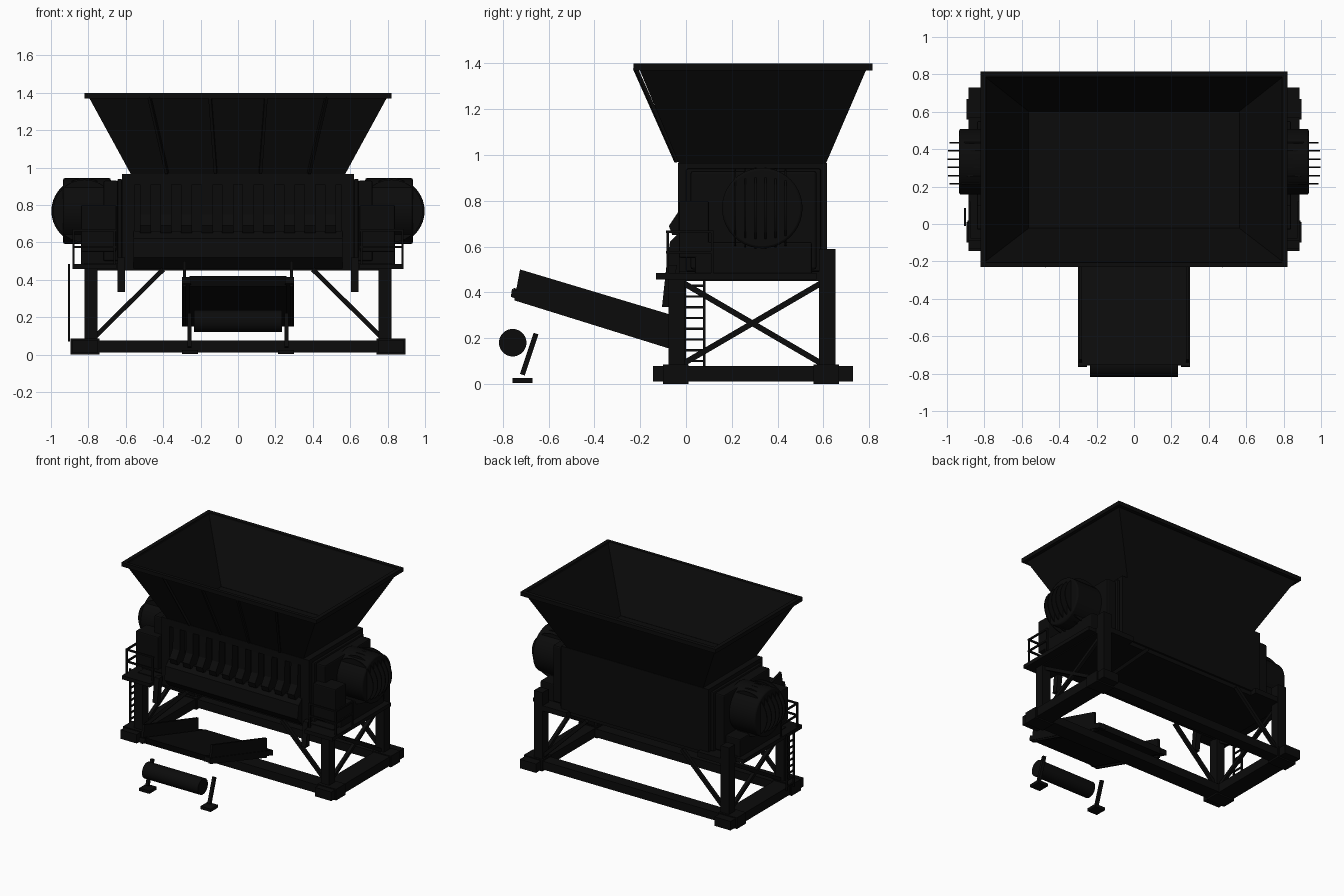
import bpy, bmesh, math
from mathutils import Vector

cube = bpy.data.objects.get("Cube")
if cube:
    bpy.data.objects.remove(cube, do_unlink=True)

paint = bpy.data.materials.new("black paint")
paint.use_nodes = True
COLOUR = (0.0033, 0.0033, 0.0033, 1)
paint.diffuse_color = COLOUR
paint.node_tree.nodes["Principled BSDF"].inputs["Base Color"].default_value = COLOUR
SIDES = (("left", 1), ("right", -1))


def finish(name, bm, bevel=0.0):
    bmesh.ops.recalc_face_normals(bm, faces=bm.faces)
    mesh = bpy.data.meshes.new(name)
    bm.to_mesh(mesh)
    bm.free()
    mesh.materials.append(paint)
    ob = bpy.data.objects.new(name, mesh)
    bpy.context.collection.objects.link(ob)
    if bevel:
        mod = ob.modifiers.new("bevel", "BEVEL")
        mod.width, mod.segments = bevel, 2
    return ob


def box(name, x, y, z, bevel=0.0):
    """Box from (low, high) pairs on each axis."""
    bm = bmesh.new()
    bmesh.ops.create_cube(bm, size=1)
    for v in bm.verts:
        v.co = [sum(r) / 2 + c * (r[1] - r[0]) for r, c in zip((x, y, z), v.co)]
    return finish(name, bm, bevel)


def side_box(name, s, x, y, z, bevel=0.0):
    return box(name, sorted((s * x[0], s * x[1])), y, z, bevel)


def prism(name, x, profile):
    """Extrude a y-z profile between two x positions."""
    bm = bmesh.new()
    face = bm.faces.new([bm.verts.new((x[0], y, z)) for y, z in profile])
    out = bmesh.ops.extrude_face_region(bm, geom=[face])["geom"]
    verts = [g for g in out if isinstance(g, bmesh.types.BMVert)]
    bmesh.ops.translate(bm, verts=verts, vec=(x[1] - x[0], 0, 0))
    return finish(name, bm)


def bar(name, p, q, w, d=None):
    """Rectangular bar between two points."""
    p, q = Vector(p), Vector(q)
    bm = bmesh.new()
    bmesh.ops.create_cube(bm, size=1)
    for v in bm.verts:
        v.co = (v.co.x * w, v.co.y * (d or w), v.co.z * (q - p).length)
    ob = finish(name, bm)
    ob.location = (p + q) / 2
    ob.rotation_euler = (q - p).to_track_quat("Z", "Y").to_euler()
    return ob


def cylinder(name, p, q, r, bevel=0.0):
    """Smooth cylinder between two points."""
    p, q = Vector(p), Vector(q)
    bm = bmesh.new()
    bmesh.ops.create_cone(bm, cap_ends=True, segments=40, radius1=r, radius2=r,
                          depth=(q - p).length)
    ob = finish(name, bm, bevel)
    ob.location = (p + q) / 2
    ob.rotation_euler = (q - p).to_track_quat("Z", "Y").to_euler()
    bpy.ops.object.select_all(action="DESELECT")
    ob.select_set(True)
    bpy.context.view_layer.objects.active = ob
    bpy.ops.object.shade_smooth_by_angle()
    return ob


# Hopper: open tapered shell, rim and front ribs
bm = bmesh.new()
low, high = [[bm.verts.new((x, y, z)) for x, y in
              ((-w, a), (w, a), (w, b), (-w, b))]
             for w, a, b, z in ((0.57, -0.03, 0.61, 0.96), (0.805, -0.21, 0.795, 1.39))]
for i in range(4):
    j = (i + 1) % 4
    bm.faces.new((low[i], low[j], high[j], high[i]))
hopper = finish("hopper", bm)
shell = hopper.modifiers.new("thickness", "SOLIDIFY")
shell.thickness, shell.offset = 0.012, -1
for y in ((-0.23, -0.205), (0.785, 0.815)):
    box("hopper_rim_long", (-0.82, 0.82), y, (1.37, 1.4))
for n, s in SIDES:
    side_box("hopper_rim_" + n, s, (0.79, 0.82), (-0.205, 0.785), (1.37, 1.4))
    for x in (0.12, 0.38):
        bar("hopper_rib", (s * x, -0.04, 0.97), (s * x * 1.25, -0.222, 1.38), 0.016)

# Shredder body with an open front window
box("body", (-0.62, 0.62), (0.03, 0.615), (0.48, 0.965))
box("body_floor", (-0.55, 0.55), (-0.03, 0.6), (0.45, 0.49))
box("window_top", (-0.62, 0.62), (-0.035, 0.03), (0.91, 0.965))
box("window_sill", (-0.62, 0.62), (-0.03, 0.03), (0.48, 0.66))
prism("front_apron", (-0.56, 0.56),
      [(-0.03, 0.66), (-0.07, 0.62), (-0.085, 0.52), (-0.03, 0.46)])
for n, s in SIDES:
    side_box("window_side_" + n, s, (0.55, 0.62), (-0.035, 0.03), (0.66, 0.91))
for i in range(10):
    x = -0.495 + i * 0.11
    prism("cutter_tooth", (x - 0.03, x + 0.03),
          [(0.03, 0.91), (-0.03, 0.91), (-0.035, 0.75), (-0.075, 0.69),
           (-0.06, 0.65), (0.03, 0.65)])

# Base frame
for y in ((-0.1, 0.02), (0.57, 0.66)):
    box("base_rail", (-0.89, 0.89), y, (0.012, 0.075))

for n, s in SIDES:
    # Legs, feet, side rails and braces
    side_box("base_side_" + n, s, (0.75, 0.885), (-0.145, 0.73), (0.01, 0.078))
    for y, top in ((-0.04, 0.46), (0.618, 0.59)):
        side_box("leg_" + n, s, (0.75, 0.82), (y - 0.036, y + 0.036), (0.07, top))
        side_box("foot_" + n, s, (0.74, 0.895), (y - 0.06, y + 0.05), (0.0, 0.085))
        bar("long_brace_" + n, (s * 0.77, y, 0.09), (s * 0.4, y, 0.455), 0.025)
    bar("cross_brace_" + n, (s * 0.785, -0.01, 0.09), (s * 0.785, 0.59, 0.44), 0.025)
    bar("cross_brace_" + n, (s * 0.785, -0.01, 0.44), (s * 0.785, 0.59, 0.09), 0.025)
    side_box("top_beam_" + n, s, (0.55, 0.82), (-0.03, 0.65), (0.45, 0.49))

    # Service platform and handrail
    side_box("platform_" + n, s, (0.65, 0.885), (-0.13, 0.57), (0.457, 0.485))
    for z in (0.575, 0.665):
        side_box("rail_front_" + n, s, (0.65, 0.885), (-0.087, -0.075), (z - 0.006, z + 0.006))
        side_box("rail_side_" + n, s, (0.873, 0.885), (-0.087, 0.12), (z - 0.006, z + 0.006))
    for x, y in ((0.66, -0.08), (0.879, -0.08), (0.879, 0.115)):
        bar("rail_post_" + n, (s * x, y, 0.48), (s * x, y, 0.668), 0.012)

    # Gear housing
    side_box("end_plate_" + n, s, (0.62, 0.645), (0.0, 0.59), (0.49, 0.94), 0.008)
    side_box("gear_housing_" + n, s, (0.64, 0.72), (0.02, 0.57), (0.5, 0.93), 0.01)
    side_box("gear_base_" + n, s, (0.64, 0.84), (0.04, 0.55), (0.48, 0.62), 0.008)
    side_box("control_box_" + n, s, (0.65, 0.84), (-0.03, 0.1), (0.55, 0.8), 0.008)

    # Motor drum with upright cooling fins
    cylinder("motor_" + n, (s * 0.68, 0.333, 0.768), (s * 0.935, 0.333, 0.768), 0.176, 0.01)
    for i in range(6):
        y = 0.215 + i * 0.044
        r = math.sqrt(0.178 ** 2 - (y - 0.325) ** 2 * 0.3)
        cylinder("motor_fin_" + n, (s * 0.82, y - 0.004, 0.768),
                 (s * 0.82, y + 0.004, 0.768), r)

    # Slanted strut below the apron
    prism("apron_strut_" + n, sorted((s * 0.605, s * 0.645)),
          [(-0.105, 0.335), (-0.065, 0.335), (-0.04, 0.52), (-0.085, 0.52)])

    # Conveyor side wall, stand and foot
    prism("conveyor_wall_" + n, sorted((s * 0.278, s * 0.295)),
          [(-0.725, 0.5), (-0.075, 0.305), (-0.075, 0.155), (-0.75, 0.365)])
    prism("conveyor_edge_" + n, sorted((s * 0.25, s * 0.3)),
          [(-0.76, 0.415), (-0.01, 0.19), (-0.01, 0.15), (-0.765, 0.38)])
    bar("stand_post_" + n, (s * 0.26, -0.715, 0.04), (s * 0.26, -0.655, 0.22), 0.022)
    side_box("stand_foot_" + n, s, (0.215, 0.3), (-0.757, -0.67), (0.004, 0.026))

# Conveyor belt and loose front roller
prism("conveyor_belt", (-0.26, 0.26),
      [(-0.755, 0.42), (-0.02, 0.2), (-0.02, 0.15), (-0.735, 0.365)])
cylinder("front_roller", (-0.235, -0.757, 0.18), (0.235, -0.757, 0.18), 0.06)

# Ladder
for y in (-0.005, 0.08):
    box("ladder_rail", (-0.91, -0.897), (y - 0.006, y + 0.006), (0.07, 0.485))
for i in range(8):
    z = 0.1 + i * 0.047
    box("ladder_rung", (-0.909, -0.898), (-0.005, 0.08), (z - 0.005, z + 0.005))
